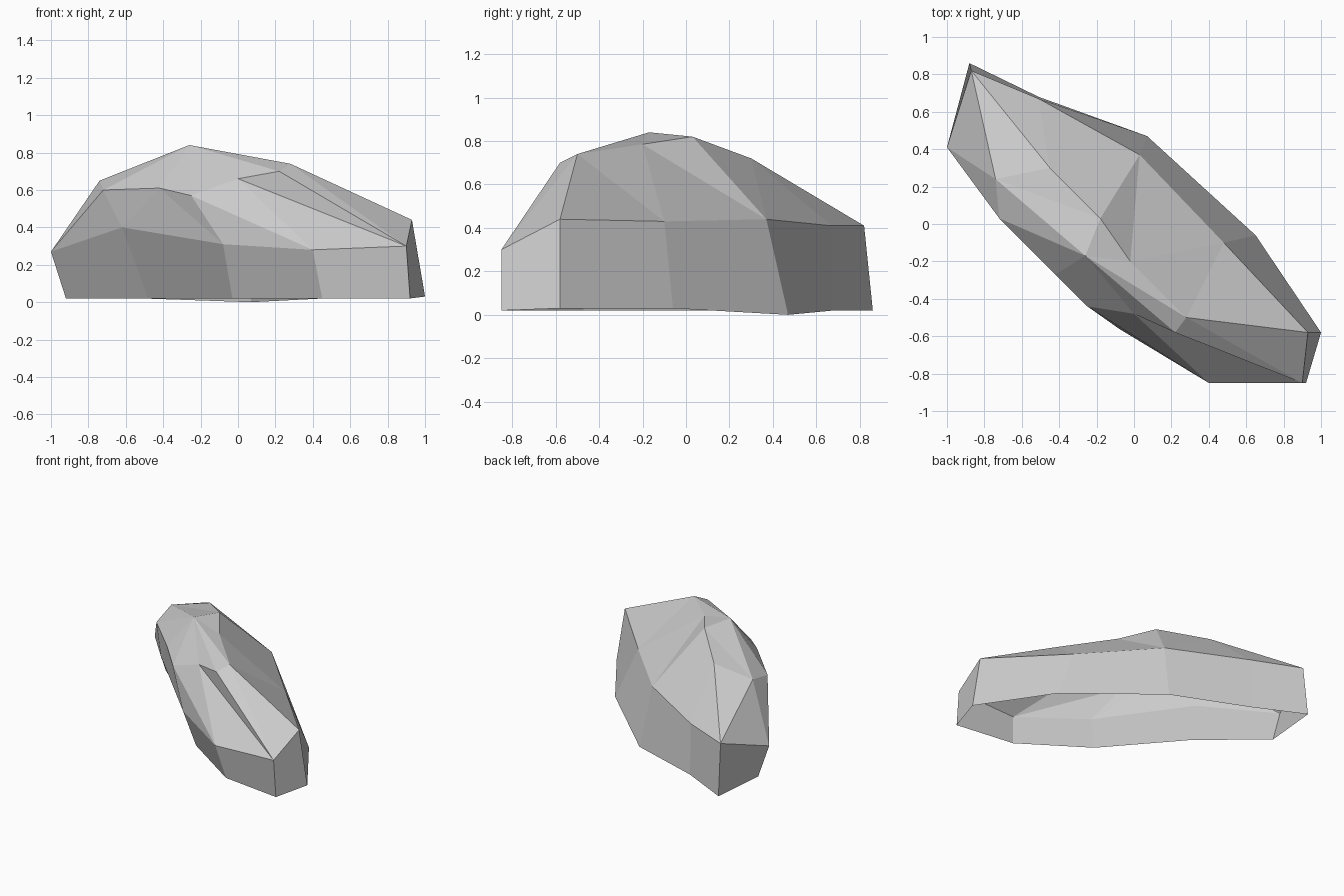
import bpy
import bmesh

cube = bpy.data.objects.get("Cube")
if cube:
    bpy.data.objects.remove(cube, do_unlink=True)

# Stone colour
stone = bpy.data.materials.new("stone grey")
stone.use_nodes = True
grey = (.6, .6, .6, 1)
stone.diffuse_color = grey
stone.node_tree.nodes["Principled BSDF"].inputs["Base Color"].default_value = grey

bm = bmesh.new()


def ring(points):
    """Add a loop of corner points."""
    return [bm.verts.new(p) for p in points]


def fan(centre, *edge, closed=False):
    """Fill flat triangles from one corner to a chain of corners."""
    edge = list(edge) + ([edge[0]] if closed else [])
    for start, end in zip(edge, edge[1:]):
        bm.faces.new((centre, start, end))


# Foot of the rock, resting on the ground and open underneath
foot = ring([
    (.92, -.85, .02), (1, -.58, .03), (.65, -.06, .03), (.07, .47, 0),
    (-.51, .68, .02), (-.88, .86, .02), (-.92, .43, .02),
    (-.48, .05, .02), (-.03, -.47, .02), (.45, -.79, .02),
])

# Shoulder where the steep walls meet the crown
shoulder = ring([
    (.9, -.85, .3), (.93, -.58, .44), (.48, -.1, .43), (.03, .37, .44),
    (-.51, .67, .41), (-.87, .82, .41), (-1, .41, .27),
    (-.62, -.06, .4), (-.08, -.56, .31), (.4, -.85, .28),
])
nose, nose_back, flank, hip, rump, tail, cheek, dent, belly, chin = shoulder

# Steep side walls
for k in range(len(foot)):
    n = (k + 1) % len(foot)
    bm.faces.new((foot[k], foot[n], shoulder[n], shoulder[k]))

# Peak and the corners that surround it
peak, bump, notch, hollow, overhang, brow, ledge, crest, saddle, ridge, spine = ring([
    (-.26, -.17, .84),
    (.28, -.5, .74),
    (.22, -.58, .7),
    (0, -.48, .66),
    (-.25, -.44, .57),
    (-.42, -.27, .61),
    (-.72, .03, .6),
    (-.74, .24, .65),
    (-.45, .3, .72),
    (-.18, .03, .82),
    (-.02, -.2, .785),
])

# Crown facets
fan(peak, crest, ledge, brow, overhang, hollow, notch, bump, spine, ridge, closed=True)
fan(flank, nose_back, bump, spine, hip)
fan(saddle, crest, ridge, hip, rump, tail, closed=True)
fan(hip, ridge, spine)
fan(crest, tail, cheek, ledge)
fan(nose, nose_back, bump, notch, hollow)
fan(chin, nose, hollow, overhang, belly)
fan(brow, overhang, belly, dent, ledge)
fan(ledge, cheek, dent)

bmesh.ops.recalc_face_normals(bm, faces=bm.faces)

mesh = bpy.data.meshes.new("rock")
bm.to_mesh(mesh)
bm.free()
mesh.materials.append(stone)
rock = bpy.data.objects.new("rock", mesh)
bpy.context.collection.objects.link(rock)
